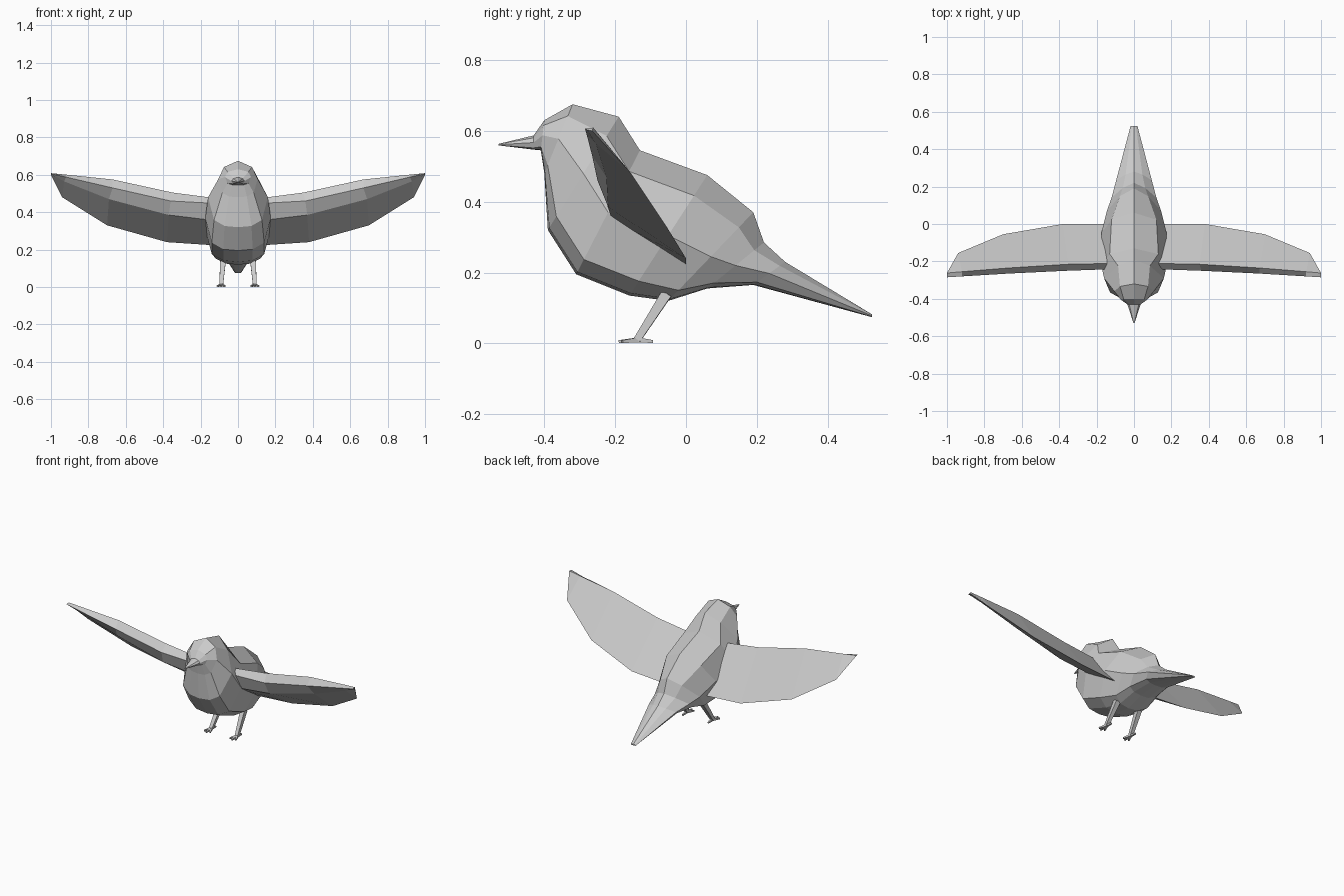
import bpy, bmesh
from mathutils import Vector

cube = bpy.data.objects.get("Cube")
if cube:
    bpy.data.objects.remove(cube, do_unlink=True)

grey = bpy.data.materials.new("light grey")
grey.use_nodes = True
COLOUR = (0.6, 0.6, 0.6, 1)
grey.diffuse_color = COLOUR
grey.node_tree.nodes["Principled BSDF"].inputs["Base Color"].default_value = COLOUR


def loft(name, rings):
    """Skin closed rings of equal length and cap both ends."""
    bm = bmesh.new()
    loops = [[bm.verts.new(p) for p in ring] for ring in rings]
    n = len(loops[0])
    for a, b in zip(loops, loops[1:]):
        for i in range(n):
            j = (i + 1) % n
            bm.faces.new((a[i], a[j], b[j], b[i]))
    bm.faces.new(loops[0])
    bm.faces.new(loops[-1])
    bmesh.ops.recalc_face_normals(bm, faces=bm.faces)
    mesh = bpy.data.meshes.new(name)
    bm.to_mesh(mesh)
    bm.free()
    mesh.materials.append(grey)
    obj = bpy.data.objects.new(name, mesh)
    bpy.context.collection.objects.link(obj)
    return obj


def rod(name, start, end, size_start, size_end):
    """Square tapered rod; each size is (half width, half depth)."""
    start, end = Vector(start), Vector(end)
    axis = (end - start).normalized()
    up = Vector((0, 0, 1)) if abs(axis.z) < 0.6 else Vector((0, 1, 0))
    side = axis.cross(up).normalized()
    up = side.cross(axis)
    rings = []
    for centre, (w, d) in ((start, size_start), (end, size_end)):
        rings.append([centre + side * w * s + up * d * t
                      for s, t in ((-1, -1), (1, -1), (1, 1), (-1, 1))])
    return loft(name, rings)


# Body from beak to tail: back (y, z), belly (y, z), shoulder and flank half widths
stations = [
    (-.53, .563, -.53, .559, .002, .003),
    (-.43, .587, -.43, .547, .025, .035),
    (-.40, .63, -.41, .545, .055, .07),
    (-.32, .675, -.40, .48, .075, .105),
    (-.19, .64, -.39, .32, .085, .16),
    (-.13, .545, -.31, .195, .13, .175),
    (.06, .475, -.16, .135, .12, .175),
    (.19, .37, -.05, .12, .075, .145),
    (.22, .285, .06, .155, .06, .12),
    (.28, .23, .19, .165, .045, .095),
    (.525, .082, .525, .074, .01, .018),
]
body_rings = []
for ty, tz, by, bz, shoulder, flank in stations:
    back, belly = Vector((0, ty, tz)), Vector((0, by, bz))
    outline = [(shoulder, .17), (flank, .5), (flank * .8, .88), (flank * .45, .98)]
    half = [back.lerp(belly, f) + Vector((x, 0, 0)) for x, f in outline]
    other = [Vector((-p.x, p.y, p.z)) for p in reversed(half)]
    body_rings.append([back] + half + [belly] + other)
loft("body", body_rings)

# Wing sections (x, y, z): upper front, lower front, underside, trailing edge
wing = [
    [(.08, -.21, .47), (.08, -.24, .445), (.08, -.21, .35), (.08, 0, .22)],
    [(.35, -.215, .505), (.36, -.25, .46), (.37, -.22, .385), (.38, 0, .24)],
    [(.67, -.235, .575), (.67, -.265, .53), (.69, -.225, .47), (.7, -.055, .33)],
    [(.92, -.255, .601), (.92, -.28, .588), (.93, -.255, .565), (.94, -.155, .48)],
    [(1, -.262, .609), (1, -.285, .606), (1, -.28, .603), (1, -.265, .6)],
]

for side, sign in (("left", 1), ("right", -1)):
    loft(side + "_wing", [[(sign * x, y, z) for x, y, z in ring] for ring in wing])

    # Leg and toes
    x = sign * .09
    rod(side + "_leg", (sign * .08, -.055, .14), (x, -.138, .01), (.015, .015), (.01, .01))
    for toe, dx, dy in (("inner", -.02, -.045), ("middle", 0, -.055),
                        ("outer", .02, -.045), ("back", 0, .042)):
        rod(side + "_" + toe + "_toe", (x, -.135, .01),
            (x + sign * dx, -.135 + dy, .005), (.007, .007), (.004, .004))
